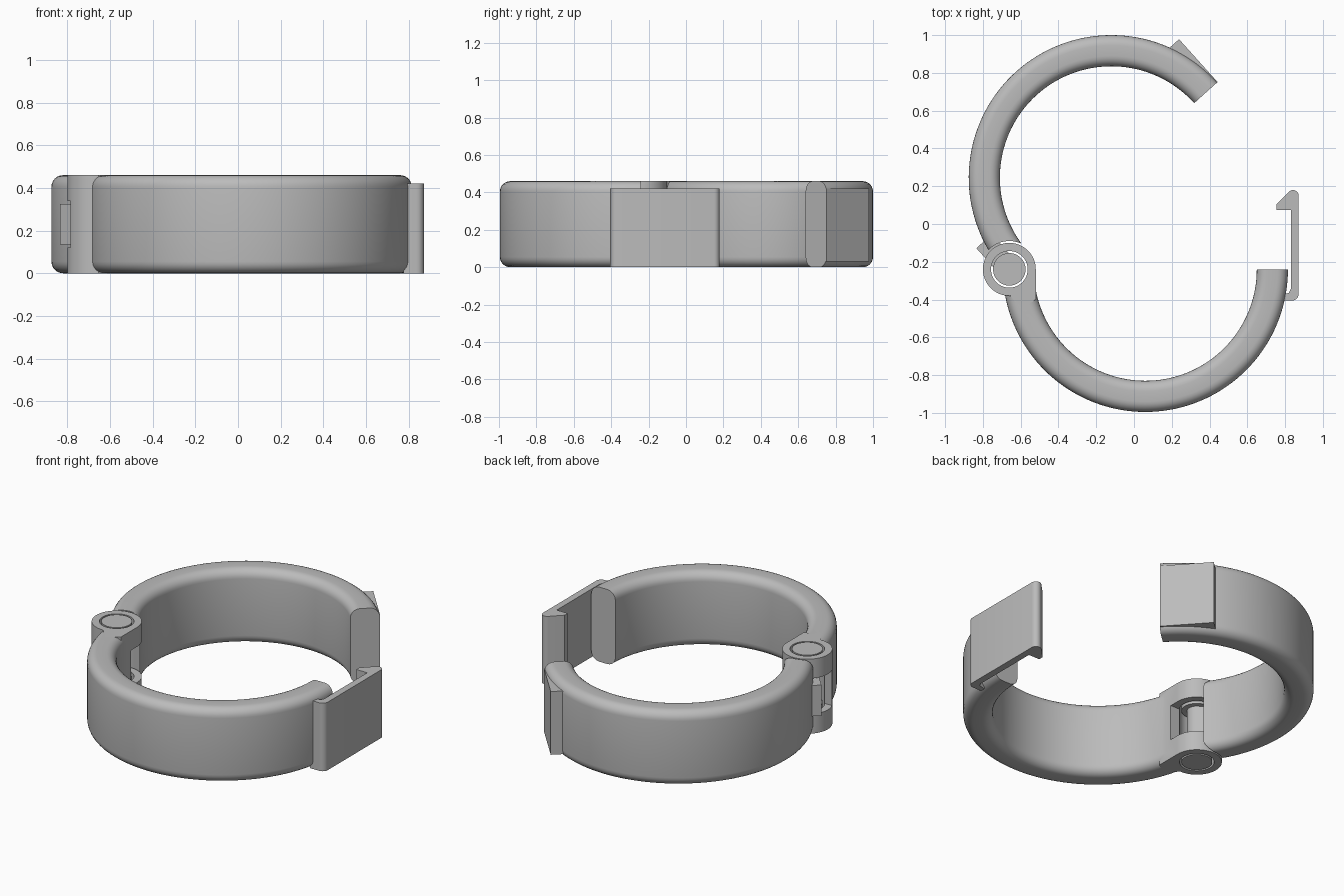
import bpy, bmesh
from math import cos, sin, pi, radians
from mathutils import Vector

old = bpy.data.objects.get("Cube")
if old:
    bpy.data.objects.remove(old, do_unlink=True)

HEIGHT, INNER, OUTER, CORNER = 0.46, 0.59, 0.755, 0.055
OPEN = radians(42)
LOWER = Vector((0.06, -0.24))
UPPER = Vector((-0.12, 0.245))
HINGE = Vector((-0.66, -0.24))
SLOT_LOW, SLOT_HIGH = 0.12, 0.34

grey = bpy.data.materials.new("plain_grey")
grey.use_nodes = True
colour = (0.5, 0.5, 0.5, 1)
grey.diffuse_color = colour
grey.node_tree.nodes["Principled BSDF"].inputs["Base Color"].default_value = colour


def make(name, bm):
    bmesh.ops.recalc_face_normals(bm, faces=bm.faces)
    mesh = bpy.data.meshes.new(name)
    bm.to_mesh(mesh)
    bm.free()
    mesh.materials.append(grey)
    obj = bpy.data.objects.new(name, mesh)
    bpy.context.collection.objects.link(obj)
    return obj


def prism(name, points, low, high):
    """Upright extrusion of a plan outline."""
    bm = bmesh.new()
    face = bm.faces.new([bm.verts.new((p[0], p[1], low)) for p in points])
    grown = bmesh.ops.extrude_face_region(bm, geom=[face])["geom"]
    bmesh.ops.translate(bm, vec=(0, 0, high - low),
                        verts=[v for v in grown if isinstance(v, bmesh.types.BMVert)])
    return make(name, bm)


def arc(centre, radius, start=0, end=2 * pi, steps=64, closed=True):
    count = steps if closed else steps + 1
    return [(centre[0] + radius * cos(start + (end - start) * i / steps),
             centre[1] + radius * sin(start + (end - start) * i / steps))
            for i in range(count)]


def disc(name, radius, low, high):
    return prism(name, arc(HINGE, radius), low, high)


def half_ring(name, centre, start):
    """Rounded rectangle swept through half a turn."""
    section = []
    corners = [(OUTER, HEIGHT, 0), (INNER, HEIGHT, 1), (INNER, 0, 2), (OUTER, 0, 3)]
    for r, z, q in corners:
        r += CORNER if r == INNER else -CORNER
        z += CORNER if z == 0 else -CORNER
        section += arc((r, z), CORNER, q * pi / 2, (q + 1) * pi / 2, 6, False)
    bm = bmesh.new()
    steps, rows = 72, []
    for i in range(steps + 1):
        a = start + pi * i / steps
        rows.append([bm.verts.new((centre.x + r * cos(a), centre.y + r * sin(a), z))
                     for r, z in section])
    n = len(section)
    for a, b in zip(rows, rows[1:]):
        for j in range(n):
            bm.faces.new((a[j], a[(j + 1) % n], b[(j + 1) % n], b[j]))
    bm.faces.new(rows[0])
    bm.faces.new(rows[-1])
    return make(name, bm)


def combine(obj, tool, operation):
    mod = obj.modifiers.new(operation, 'BOOLEAN')
    mod.operation, mod.object, mod.solver = operation, tool, 'EXACT'
    bpy.context.view_layer.objects.active = obj
    bpy.ops.object.modifier_apply(modifier=mod.name)
    bpy.data.objects.remove(tool, do_unlink=True)


# Front half with hinge barrel and its web
front_half = half_ring("front_half", LOWER, pi)
combine(front_half, disc("barrel", 0.14, 0, HEIGHT), 'UNION')
web = [(-0.52, -0.24), (-0.52, -0.4), (-0.6, -0.45), (-0.67, -0.36), (-0.66, -0.24)]
combine(front_half, prism("web", web, 0, HEIGHT), 'UNION')

# Pin hole and the slot for the hinge tab
combine(front_half, disc("hole", 0.097, -0.1, HEIGHT + 0.1), 'DIFFERENCE')
slot = [(-0.9, -0.3), (-0.4, -0.3), (-0.4, 0), (-0.9, 0)]
combine(front_half, prism("slot", slot, SLOT_LOW, SLOT_HIGH), 'DIFFERENCE')

# Back half, cleared around the barrel
back_half = half_ring("back_half", UPPER, OPEN)
combine(back_half, disc("clearance", 0.15, -0.1, HEIGHT + 0.1), 'DIFFERENCE')


def turned(radial, along):
    c, s = cos(OPEN), sin(OPEN)
    return (UPPER.x + radial * c - along * s, UPPER.y + radial * s + along * c)


# Catch wedge at the free end
catch = [turned(*p) for p in [(0.68, 0), (0.757, 0), (0.757, 0.305), (0.68, 0.305)]]
parts = [front_half, back_half, prism("catch", catch, 0.03, 0.42)]

# Hinge pin: wide ends, narrow waist, and the tab tying it to the back half
parts += [disc("pin_bottom", 0.086, 0, SLOT_LOW + 0.01),
          disc("pin_waist", 0.055, SLOT_LOW, SLOT_HIGH),
          disc("pin_top", 0.086, SLOT_HIGH - 0.01, HEIGHT)]
along = Vector((-sin(OPEN), cos(OPEN)))
side = Vector((along.y, -along.x)) * 0.055
tab = [HINGE - side, HINGE + side, HINGE + side + along * 0.2, HINGE - side + along * 0.2]
parts.append(prism("hinge_tab", tab, SLOT_LOW + 0.015, SLOT_HIGH - 0.015))

# Spring latch arm with a hooked tip
latch = [(0.775, -0.405)]
latch += arc((0.837, -0.37), 0.035, -pi / 2, 0, 6, False)
latch += arc((0.842, 0.15), 0.03, 0, 3 * pi / 4, 8, False)
latch += [(0.755, 0.105), (0.755, 0.075), (0.83, 0.075), (0.83, -0.345),
          (0.82, -0.365), (0.775, -0.375)]
parts.append(prism("latch_arm", latch, 0, 0.42))

# Smooth curves, crisp edges
bpy.ops.object.select_all(action='DESELECT')
for part in parts:
    part.select_set(True)
bpy.context.view_layer.objects.active = front_half
bpy.ops.object.shade_smooth_by_angle(angle=radians(30))
